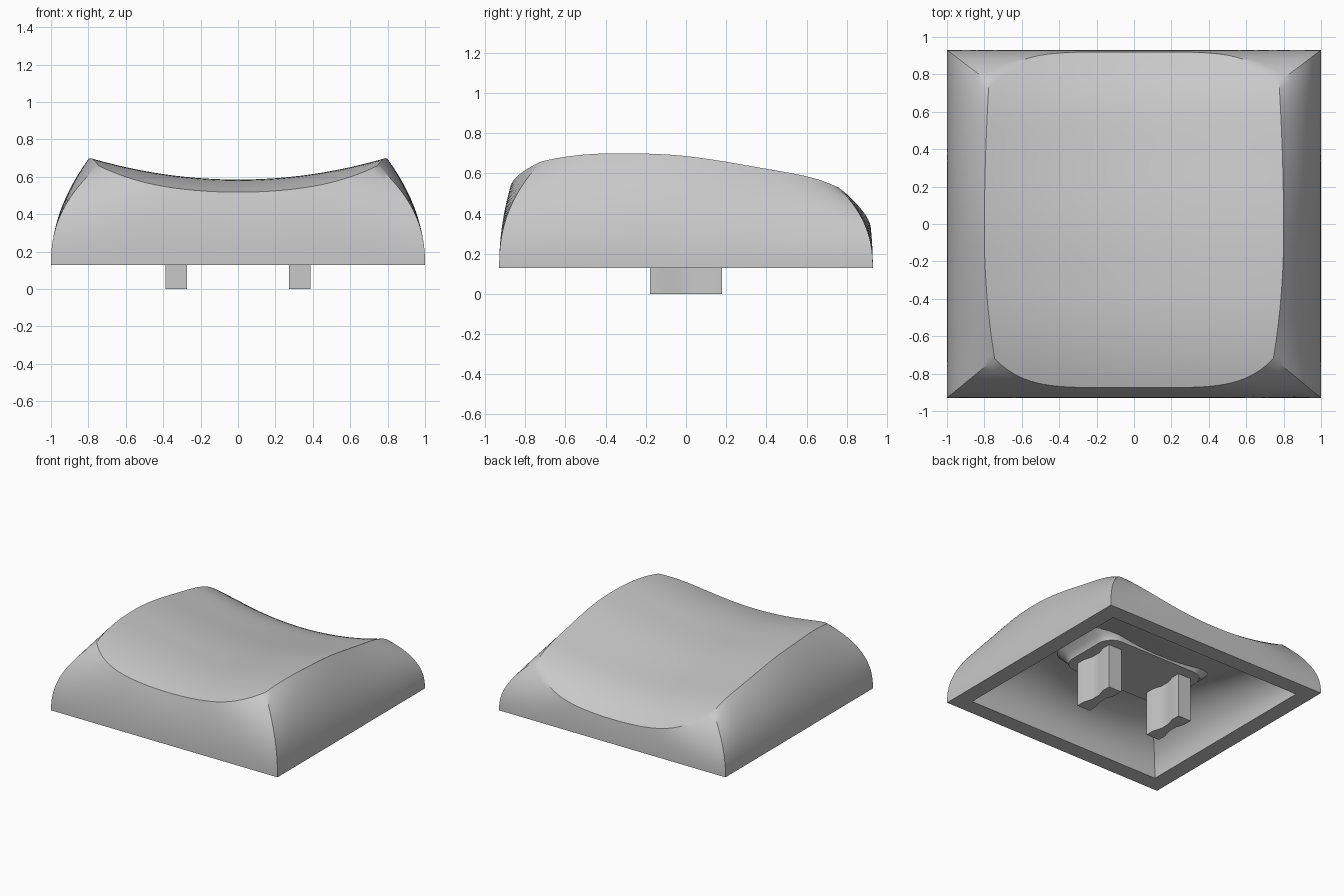
import bpy, bmesh, math
from mathutils import Vector

if "Cube" in bpy.data.objects:
    bpy.data.objects.remove(bpy.data.objects["Cube"])

N = 40          # segments along each edge
WALL = 16       # segments up each wall
BASE_Z = 0.13

grey = bpy.data.materials.new("light_grey")
grey.diffuse_color = (0.58, 0.58, 0.58, 1)
grey.use_nodes = True
grey.node_tree.nodes["Principled BSDF"].inputs["Base Color"].default_value = grey.diffuse_color


def finish(name, bm):
    bmesh.ops.remove_doubles(bm, verts=bm.verts, dist=1e-4)
    bmesh.ops.recalc_face_normals(bm, faces=bm.faces)
    me = bpy.data.meshes.new(name)
    bm.to_mesh(me)
    bm.free()
    me.materials.append(grey)
    me.polygons.foreach_set("use_smooth", [True] * len(me.polygons))
    me.set_sharp_from_angle(angle=math.radians(32))
    ob = bpy.data.objects.new(name, me)
    bpy.context.collection.objects.link(ob)
    return ob


def patch(bm, func, nu, nv):
    """Grid surface: func(u, v) with u in -1..1 and v in 0..1."""
    g = [[bm.verts.new(func(2 * i / nu - 1, j / nv)) for j in range(nv + 1)]
         for i in range(nu + 1)]
    for i in range(nu):
        for j in range(nv):
            bm.faces.new((g[i][j], g[i + 1][j], g[i + 1][j + 1], g[i][j + 1]))


# Ridge height along the depth of the cap
RIDGE = [(-0.95, 0.60), (-0.875, 0.633), (-0.72, 0.672), (-0.55, 0.695), (-0.35, 0.70),
         (0, 0.683), (0.4, 0.622), (0.6, 0.587), (0.7, 0.558), (0.8, 0.513),
         (0.92, 0.435), (1.0, 0.37)]


def ridge(y):
    def slope(k):
        a, b = RIDGE[max(k - 1, 0)], RIDGE[min(k + 1, len(RIDGE) - 1)]
        return (b[1] - a[1]) / (b[0] - a[0])
    k = max(i for i in range(len(RIDGE) - 1) if RIDGE[i][0] <= y or i == 0)
    (y0, z0), (y1, z1) = RIDGE[k], RIDGE[k + 1]
    h = y1 - y0
    t = (y - y0) / h
    return ((2*t**3 - 3*t*t + 1) * z0 + (t**3 - 2*t*t + t) * h * slope(k)
            + (3*t*t - 2*t**3) * z1 + (t**3 - t*t) * h * slope(k + 1))


def dish(x, y, drop=0.0):
    return Vector((x, y, ridge(y) - 0.115 * (1 - (x / 0.79) ** 2) - drop))


# Outline of the dished top, one curve per side
def front(u):
    return Vector((0.745 * u, -0.875 + 0.155 * abs(u) ** 5))


def back(u):
    return Vector((0.775 * u, 0.92 - 0.16 * abs(u) ** 5))


def right(u):
    y = 0.02 + 0.74 * u
    d = y + 0.05
    return Vector((0.8 - (0.055 * (d / 0.67) ** 2 if d < 0 else 0.025 * (d / 0.81) ** 2), y))


def left(u):
    p = right(u)
    return Vector((-p.x, p.y))


def outline_fill(u, v):
    s, w = (u + 1) / 2, 2 * v - 1
    p = (1 - v) * front(u) + v * back(u) + (1 - s) * left(w) + s * right(w)
    return p - ((1 - v) * ((1 - s) * front(-1) + s * front(1))
                + v * ((1 - s) * back(-1) + s * back(1)))


SIDES = [(front, lambda u: (u, -1)), (back, lambda u: (u, 1)),
         (right, lambda u: (1, u)), (left, lambda u: (-1, u))]


def outer_profile(u, v):
    return v ** (2.05 + 0.3 * u ** 4), v      # fuller towards the corners


def inner_profile(u, v):
    t = v * math.pi / 2                       # quarter ellipse, blends into the ceiling
    return 1 - math.cos(t), math.sin(t)


def skin(bm, bx, by, sx, sy, drop, profile):
    """Dished surface plus four bulging walls down to a bx by by rectangle."""
    def roof(u, v):
        p = outline_fill(u, v)
        return dish(p.x * sx, p.y * sy, drop)
    patch(bm, roof, N, N)
    for edge, square in SIDES:
        def wall(u, v):
            a, b = square(u)
            e = edge(u)
            t = dish(e.x * sx, e.y * sy, drop)
            f, h = profile(u, v)
            return Vector((bx * a + (t.x - bx * a) * f, by * b + (t.y - by * b) * f,
                           BASE_Z + (t.z - BASE_Z) * h))
        patch(bm, wall, N, WALL)


# Cap shell: outer skin, inner skin and the rim between them
OX, OY, IX, IY = 1.0, 0.93, 0.87, 0.80
bm = bmesh.new()
skin(bm, OX, OY, 1, 1, 0, outer_profile)
skin(bm, IX, IY, 0.66, 0.55, 0.16, inner_profile)
for _, square in SIDES:
    def rim(u, v):
        a, b = square(u)
        return Vector((OX * a, OY * b, BASE_Z)).lerp(Vector((IX * a, IY * b, BASE_Z)), v)
    patch(bm, rim, N, 1)
finish("cap_shell", bm)


def loft(name, rings):
    bm = bmesh.new()
    vs = [[bm.verts.new(p) for p in r] for r in rings]
    n = len(vs[0])
    for a, b in zip(vs, vs[1:]):
        for i in range(n):
            bm.faces.new((a[i], a[(i + 1) % n], b[(i + 1) % n], b[i]))
    bm.faces.new(vs[0])
    bm.faces.new(vs[-1])
    return finish(name, bm)


def rounded(hx, hy, r, z):
    pts = []
    for k, (sx, sy) in enumerate([(1, 1), (-1, 1), (-1, -1), (1, -1)]):
        for j in range(7):
            a = math.pi / 2 * (k + j / 6)
            pts.append((sx * (hx - r) + r * math.cos(a), sy * (hy - r) + r * math.sin(a), z))
    return pts


# Raised pad under the ceiling that carries the stems
loft("stem_pad", [rounded(0.46, 0.27, 0.12, 0.355), rounded(0.468, 0.278, 0.125, 0.375),
                  rounded(0.49, 0.295, 0.14, 0.40), rounded(0.55, 0.33, 0.17, 0.44)])

# Two waisted stems
half = [(0.058, -0.18), (0.058, -0.11), (0.036, -0.04), (0.036, 0.04), (0.058, 0.11), (0.058, 0.18)]
section = half + [(-x, -y) for x, y in half]
for side, cx in (("left", -0.33), ("right", 0.33)):
    loft("stem_" + side, [[(cx + x, y, z) for x, y in section] for z in (0, 0.37)])
